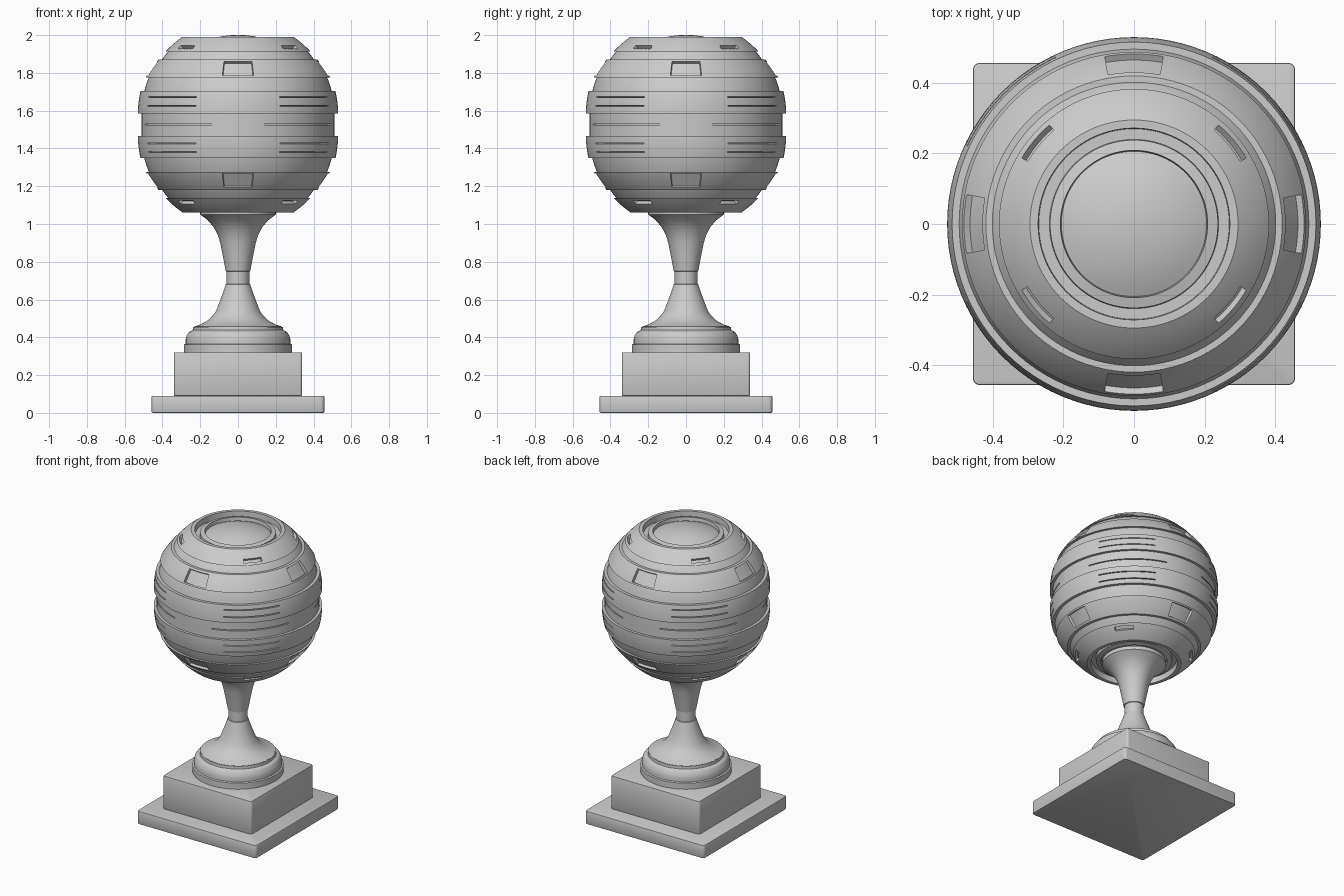
import bpy, bmesh, math

if "Cube" in bpy.data.objects:
    bpy.data.objects.remove(bpy.data.objects["Cube"])

SEG = 96
CZ = 1.526  # centre height of the ball


def finish(name, bm, angle=28):
    bmesh.ops.recalc_face_normals(bm, faces=bm.faces)
    me = bpy.data.meshes.new(name)
    bm.to_mesh(me)
    bm.free()
    ob = bpy.data.objects.new(name, me)
    bpy.context.collection.objects.link(ob)
    if angle:
        smooth(ob, angle)
    return ob


def smooth(ob, angle):
    bpy.ops.object.select_all(action='DESELECT')
    ob.select_set(True)
    bpy.context.view_layer.objects.active = ob
    bpy.ops.object.shade_smooth_by_angle(angle=math.radians(angle))


def lathe(name, profile, angle=28):
    """Revolve (r, z) points around z; both ends are closed."""
    bm = bmesh.new()
    rings = []
    for r, z in profile:
        n = 1 if r < 1e-6 else SEG
        rings.append([bm.verts.new((r * math.cos(i * math.tau / SEG),
                                    r * math.sin(i * math.tau / SEG), z)) for i in range(n)])
    for a, b in zip(rings, rings[1:]):
        for i in range(SEG):
            j = (i + 1) % SEG
            quad = [a[i % len(a)], a[j % len(a)], b[j % len(b)], b[i % len(b)]]
            bm.faces.new(list(dict.fromkeys(quad)))
    for ring in (rings[0], rings[-1]):
        if len(ring) > 1:
            bm.faces.new(ring)
    return finish(name, bm, angle)


def box(name, half, z0, z1, bevel):
    bm = bmesh.new()
    bmesh.ops.create_cube(bm, size=1)
    for v in bm.verts:
        v.co = (v.co.x * 2 * half, v.co.y * 2 * half, z0 if v.co.z < 0 else z1)
    upright = [e for e in bm.edges if abs(e.verts[0].co.z - e.verts[1].co.z) > 0.01]
    bmesh.ops.bevel(bm, geom=upright, offset=bevel, segments=4, profile=0.5, affect='EDGES')
    rim = [e for e in bm.edges if abs(e.verts[0].co.z - e.verts[1].co.z) < 1e-4]
    bmesh.ops.bevel(bm, geom=rim, offset=0.005, segments=2, profile=0.5, affect='EDGES')
    return finish(name, bm, 40)


def arc(r0, z0, r1, z1, n=8):
    """Spherical band between two (r, height above ball centre) points."""
    a0, a1 = math.atan2(z0, r0), math.atan2(z1, r1)
    d0, d1 = math.hypot(r0, z0), math.hypot(r1, z1)
    out = []
    for i in range(n + 1):
        t = i / n
        a, d = a0 + (a1 - a0) * t, d0 + (d1 - d0) * t
        out.append((d * math.cos(a), d * math.sin(a)))
    return out


def curved_block(bm, az, half, e0, e1, inner, outer=0.62):
    """Block bent to the ball, used to cut panels and slits (degrees)."""
    n = 8
    secs = []
    for i in range(n + 1):
        a = math.radians(az - half + 2 * half * i / n)
        sec = []
        for d, e in ((inner, e0), (outer, e0), (outer, e1), (inner, e1)):
            e = math.radians(e)
            sec.append(bm.verts.new((d * math.cos(e) * math.cos(a),
                                     d * math.cos(e) * math.sin(a), CZ + d * math.sin(e))))
        secs.append(sec)
    for p, q in zip(secs, secs[1:]):
        for k in range(4):
            bm.faces.new((p[k], p[(k + 1) % 4], q[(k + 1) % 4], q[k]))
    bm.faces.new(secs[0])
    bm.faces.new(secs[-1])


# Square plinth
box("base_plate", 0.457, 0.0, 0.09, 0.02)
box("base_block", 0.34, 0.09, 0.32, 0.015)

# Round foot and waisted stem
lathe("round_foot", [(0.287, 0.315), (0.287, 0.362), (0.277, 0.366), (0.277, 0.39), (0.272, 0.41),
                     (0.26, 0.428), (0.24, 0.438), (0.238, 0.456), (0.1, 0.456)])
lathe("stem", [(0.233, 0.44), (0.232, 0.457), (0.195, 0.47), (0.164, 0.487), (0.138, 0.51),
               (0.117, 0.538), (0.093, 0.6), (0.078, 0.64), (0.065, 0.68), (0.060, 0.682),
               (0.060, 0.748), (0.065, 0.75), (0.08, 0.83), (0.094, 0.9), (0.108, 0.945),
               (0.13, 0.985), (0.16, 1.02), (0.2, 1.05), (0.2, 1.075), (0.1, 1.09)], 35)

# Ball: stepped bands above the equator, mirrored below
upper = [(0.512, 0.0), (0.512, 0.06)]
upper += arc(0.53, 0.06, 0.516, 0.177)
upper += arc(0.496, 0.177, 0.472, 0.25)
upper += arc(0.488, 0.25, 0.42, 0.345)
upper += arc(0.402, 0.345, 0.37, 0.388)
upper += arc(0.383, 0.388, 0.295, 0.464)
upper += [(0.272, 0.464), (0.27, 0.425), (0.24, 0.425), (0.238, 0.445), (0.209, 0.452)]
upper += arc(0.206, 0.428, 0.0, 0.475, 10)
upper[-1] = (0.0, 0.475)
profile = [(r, CZ - z) for r, z in reversed(upper[1:])] + [(r, CZ + z) for r, z in upper]
ball = lathe("ball", profile, 0)

# Sunken panels and slits
cut = bmesh.new()
for side in (1, -1):
    for az in (0, 90, 180, 270):
        curved_block(cut, az, 9.9, *sorted((side * 28.3, side * 37.8)), 0.528)
    for az in (40, 140, 220, 320):
        curved_block(cut, az, 9.5, *sorted((side * 47.4, side * 50.2)), 0.525)
    for e in (10.6, 15.6):
        for az in (45, 135, 225, 315):
            curved_block(cut, az, 20, side * e - 0.3, side * e + 0.3, 0.517)
for az in (45, 135, 225, 315):
    curved_block(cut, az, 29, -0.35, 0.37, 0.497)
cutter = finish("panel_cutter", cut, 0)
cutter.hide_render = True
mod = ball.modifiers.new("panels", 'BOOLEAN')
mod.operation = 'DIFFERENCE'
mod.solver = 'EXACT'
mod.object = cutter
bpy.context.view_layer.objects.active = ball
bpy.ops.object.modifier_apply(modifier=mod.name)
bpy.data.objects.remove(cutter)
smooth(ball, 28)
